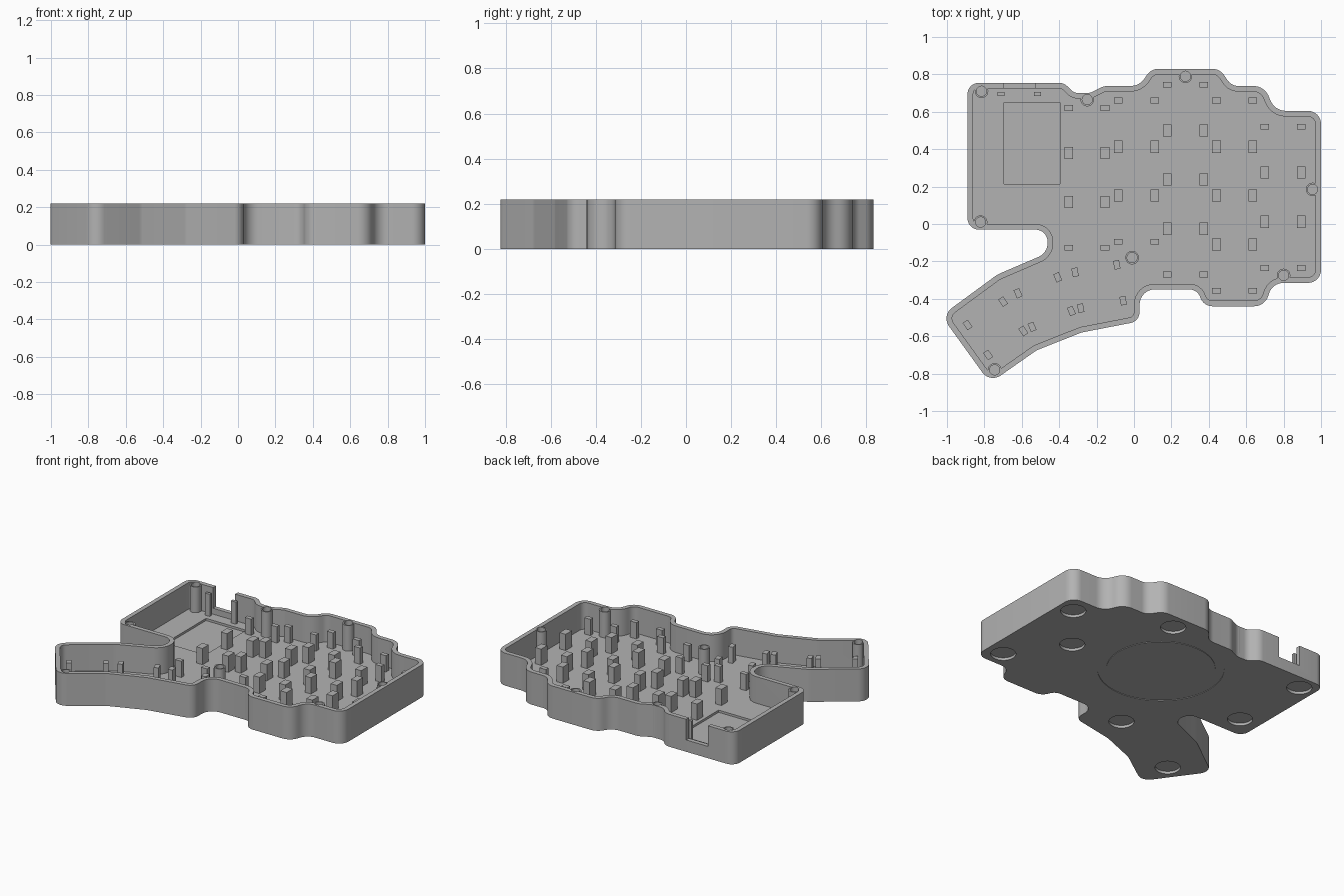
import bpy, bmesh, math
from mathutils import Vector, Matrix

if "Cube" in bpy.data.objects:
    bpy.data.objects.remove(bpy.data.objects["Cube"])

HEIGHT, FLOOR, WALL = 0.22, 0.04, 0.03

grey = bpy.data.materials.new("case_grey")
grey.diffuse_color = (0.45, 0.45, 0.45, 1)
grey.use_nodes = True
grey.node_tree.nodes["Principled BSDF"].inputs["Base Color"].default_value = grey.diffuse_color


def make(name, bm):
    bmesh.ops.recalc_face_normals(bm, faces=bm.faces[:])
    me = bpy.data.meshes.new(name)
    bm.to_mesh(me)
    bm.free()
    me.materials.append(grey)
    ob = bpy.data.objects.new(name, me)
    bpy.context.collection.objects.link(ob)
    return ob


def add_box(bm, x, y, sx, sy, z0, z1, rot=0):
    m = (Matrix.Translation((x, y, (z0 + z1) / 2)) @ Matrix.Rotation(math.radians(rot), 4, 'Z')
         @ Matrix.Diagonal((sx, sy, z1 - z0, 1)))
    bmesh.ops.create_cube(bm, size=1, matrix=m)


def add_cyl(bm, x, y, r, z0, z1, n=32):
    bmesh.ops.create_cone(bm, cap_ends=True, segments=n, radius1=r, radius2=r, depth=z1 - z0,
                          matrix=Matrix.Translation((x, y, (z0 + z1) / 2)))


def rounded(corners, steps=8):
    # Replace every corner (x, y, radius) by an arc
    pts, n = [], len(corners)
    for i, (x, y, r) in enumerate(corners):
        c = Vector((x, y))
        a = (Vector(corners[i - 1][:2]) - c).normalized()
        b = (Vector(corners[(i + 1) % n][:2]) - c).normalized()
        half = a.angle(b) / 2
        mid = c + (a + b).normalized() * r / math.sin(half)
        s = c + a * r / math.tan(half) - mid
        e = c + b * r / math.tan(half) - mid
        turn = math.atan2(s.x * e.y - s.y * e.x, s.dot(e))
        for k in range(steps + 1):
            pts.append(mid + Matrix.Rotation(turn * k / steps, 2) @ s)
    return pts


def inset(pts, d):
    # Offset a clockwise outline inwards
    out = []
    for i, p in enumerate(pts):
        t1 = (p - pts[i - 1]).normalized()
        t2 = (pts[(i + 1) % len(pts)] - p).normalized()
        n = Vector((t1.y + t2.y, -t1.x - t2.x)).normalized()
        out.append(p + n * d / max(0.5, n.dot(Vector((t1.y, -t1.x)))))
    return out


# Outline of the case, clockwise from the back left corner
corners = [
    (-.89, .755, .06), (-.375, .755, .07), (-.32, .70, .06), (-.235, .70, .08), (-.16, .738, .08),
    (.03, .738, .09), (.09, .83, .08), (.46, .83, .08), (.52, .738, .07), (.70, .738, .09),
    (.75, .605, .09), (1, .605, .07), (1, -.315, .07), (.74, -.315, .08), (.70, -.44, .08),
    (.37, -.44, .07), (.34, -.35, .06), (.03, -.35, .08), (.03, -.52, .06), (-.28, -.58, .1),
    (-.52, -.675, .1), (-.77, -.85, .07), (-1.03, -.49, .07), (-.73, -.27, .15),
    (-.462, -.155, .08), (-.462, -.03, .065), (-.89, -.03, .06)]
outer = rounded(corners)
inner = inset(outer, WALL)

# Case shell: floor and wall as one closed body
bm = bmesh.new()
rings = [[bm.verts.new((p.x, p.y, z)) for p in pts]
         for pts, z in ((outer, 0), (outer, HEIGHT), (inner, HEIGHT), (inner, FLOOR))]
n = len(outer)
for lo, hi in zip(rings, rings[1:]):
    for i in range(n):
        j = (i + 1) % n
        bm.faces.new((lo[i], lo[j], hi[j], hi[i]))
bm.faces.new(rings[0])
bm.faces.new(rings[-1])
case = make("case_shell", bm)

# Screw bosses
screws = [(-.815, .71), (-.25, .665), (.275, .79), (.955, .185),
          (.80, -.275), (-.01, -.18), (-.82, .01), (-.745, -.78)]
bm = bmesh.new()
for x, y in screws:
    add_cyl(bm, x, y, .036, FLOOR - .01, HEIGHT - .006)
bosses = make("screw_bosses", bm)

# Cutter: screw holes
bm = bmesh.new()
for x, y in screws:
    add_cyl(bm, x, y, .027, .07, .3, 24)
holes = make("screw_hole_cutter", bm)

# Cutter: connector notch in the back wall and battery tray in the floor
bm = bmesh.new()
add_box(bm, -.612, .76, .165, .12, .08, .3)
add_box(bm, -.545, .4325, .30, .435, FLOOR - .015, .06)
openings = make("opening_cutter", bm)

# Cutter: round foot recesses underneath
bm = bmesh.new()
for x, y in [(.88, -.2), (.89, .48), (.29, .72), (.63, .16),
             (-.78, .65), (-.75, .12), (-.21, -.37), (-.79, -.62)]:
    add_cyl(bm, x, y, .078, -.1, .018)
feet = make("foot_recess_cutter", bm)

# Cutter: shallow ring groove underneath
bm = bmesh.new()
loops = []
for r, z in ((.39, -.05), (.39, .004), (.335, .004), (.335, -.05)):
    loops.append([bm.verts.new((.02 + r * math.cos(a * math.tau / 64),
                                .28 + r * math.sin(a * math.tau / 64), z)) for a in range(64)])
for k in range(4):
    lo, hi = loops[k], loops[(k + 1) % 4]
    for i in range(64):
        j = (i + 1) % 64
        bm.faces.new((lo[i], lo[j], hi[j], hi[i]))
groove = make("ring_groove_cutter", bm)

for target, cutters in ((case, (holes, openings, feet, groove)), (bosses, (holes,))):
    bpy.context.view_layer.objects.active = target
    for c in cutters:
        mod = target.modifiers.new(c.name, 'BOOLEAN')
        mod.operation, mod.solver, mod.object = 'DIFFERENCE', 'EXACT', c
        bpy.ops.object.modifier_apply(modifier=mod.name)
for c in (holes, openings, feet, groove):
    bpy.data.objects.remove(c)

# Support posts: five staggered columns, half-depth posts at both ends
bm = bmesh.new()
POST = .15
for x, ys in ((-.252, (.62, .38, .118, -.127)), (.013, (.66, .413, .152, -.095)),
              (.275, (.745, .50, .238, -.025, -.27)), (.538, (.66, .413, .152, -.11, -.357)),
              (.797, (.52, .275, .012, -.235))):
    for i, y in enumerate(ys):
        depth = .03 if i in (0, len(ys) - 1) else .066
        for side in (-1, 1):
            add_box(bm, x + side * .097, y, .046, depth, FLOOR - .01, POST)
make("support_posts", bm)

# Thumb cluster posts: four around each tilted key
bm = bmesh.new()
for rot, spots in ((34, ((-.89, -.54), (-.70, -.415), (-.78, -.70), (-.592, -.572))),
                   (23, ((-.62, -.37), (-.408, -.285), (-.545, -.55), (-.335, -.465))),
                   (11, ((-.315, -.258), (-.092, -.218), (-.285, -.45), (-.058, -.41)))):
    for x, y in spots:
        add_box(bm, x, y, .032, .047, FLOOR - .01, POST, rot)
make("thumb_posts", bm)

# Slim posts beside the connector notch
bm = bmesh.new()
for x in (-.71, -.515):
    add_box(bm, x, .695, .037, .02, FLOOR - .01, .19)
make("connector_posts", bm)

for ob in (case, bosses):
    bpy.ops.object.select_all(action='DESELECT')
    ob.select_set(True)
    bpy.context.view_layer.objects.active = ob
    bpy.ops.object.shade_smooth_by_angle(angle=math.radians(30))
